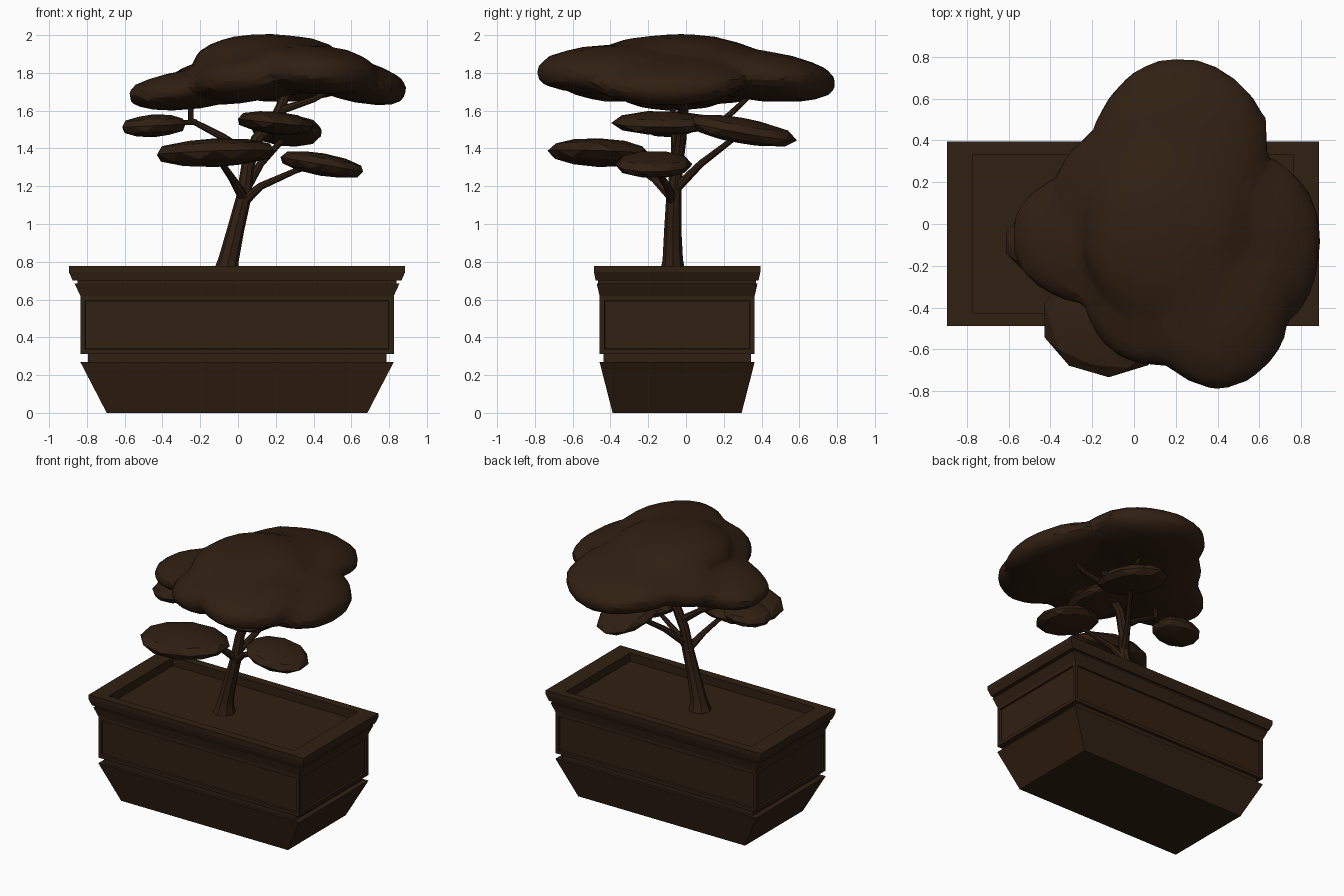
import bpy, bmesh, math, random
from mathutils import Vector, Matrix, Euler, noise

if "Cube" in bpy.data.objects:
    bpy.data.objects.remove(bpy.data.objects["Cube"])

random.seed(3)
mat = bpy.data.materials.new("dark_bronze")
mat.diffuse_color = (0.03, 0.014, 0.006, 1)
mat.use_nodes = True
mat.node_tree.nodes["Principled BSDF"].inputs["Base Color"].default_value = mat.diffuse_color


def mesh_object(name, bm, smooth=None):
    bmesh.ops.recalc_face_normals(bm, faces=bm.faces)
    me = bpy.data.meshes.new(name)
    bm.to_mesh(me)
    bm.free()
    ob = bpy.data.objects.new(name, me)
    bpy.context.collection.objects.link(ob)
    me.materials.append(mat)
    if smooth:
        smooth_object(ob, smooth)
    return ob


def smooth_object(ob, angle):
    bpy.ops.object.select_all(action='DESELECT')
    ob.select_set(True)
    bpy.context.view_layer.objects.active = ob
    bpy.ops.object.shade_smooth_by_angle(angle=math.radians(angle))


# Planter: stacked rectangular profile, every ring has the same proportions
CX, CY, RATIO = -0.005, -0.047, 0.495
profile = [(.69, 0), (.83, .27), (.79, .27), (.79, .312), (.83, .312), (.83, .62),
           (.86, .685), (.845, .685), (.845, .70), (.87, .70), (.89, .745),
           (.89, .777), (.765, .777), (.765, .715)]
bm = bmesh.new()
rings = []
for hx, z in profile:
    rings.append([bm.verts.new((CX + sx * hx, CY + sy * hx * RATIO, z))
                  for sx, sy in ((-1, -1), (1, -1), (1, 1), (-1, 1))])
panels = []
for k, (a, b) in enumerate(zip(rings, rings[1:])):
    for i in range(4):
        f = bm.faces.new((a[i], a[(i + 1) % 4], b[(i + 1) % 4], b[i]))
        if k == 4:
            panels.append(f)
bm.faces.new(rings[0][::-1])
bm.faces.new(rings[-1])
bmesh.ops.recalc_face_normals(bm, faces=bm.faces)
# recessed panels on the four sides
bmesh.ops.inset_individual(bm, faces=panels, thickness=.036, depth=0)
bmesh.ops.inset_individual(bm, faces=panels, thickness=.004, depth=-.012)
mesh_object("planter", bm)


# Trunk and branches: tapered tubes through (x, y, z, radius) points
def tube(name, pts):
    cu = bpy.data.curves.new(name, 'CURVE')
    cu.dimensions = '3D'
    cu.bevel_depth = 1
    cu.bevel_resolution = 2
    cu.use_fill_caps = True
    sp = cu.splines.new('POLY')
    sp.points.add(len(pts) - 1)
    for p, (x, y, z, r) in zip(sp.points, pts):
        p.co = (x, y, z, 1)
        p.radius = r
    ob = bpy.data.objects.new(name, cu)
    bpy.context.collection.objects.link(ob)
    bpy.ops.object.select_all(action='DESELECT')
    ob.select_set(True)
    bpy.context.view_layer.objects.active = ob
    bpy.ops.object.convert(target='MESH')
    ob = bpy.context.object
    ob.data.materials.clear()
    ob.data.materials.append(mat)
    smooth_object(ob, 30)


tube("trunk", [(-.065, -.07, .70, .085), (-.06, -.07, .76, .064), (-.05, -.07, .81, .054),
               (-.01, -.07, .98, .045), (.03, -.065, 1.14, .04), (.05, -.05, 1.3, .034),
               (.1, -.03, 1.45, .032), (.2, -.02, 1.56, .03), (.27, 0, 1.72, .022)])
tube("branch_right", [(.03, -.07, 1.12, .03), (.12, -.10, 1.2, .02),
                      (.3, -.15, 1.28, .015), (.4, -.17, 1.31, .01)])
tube("branch_front", [(.03, -.07, 1.14, .03), (-.03, -.17, 1.24, .02),
                      (-.1, -.32, 1.34, .015), (-.12, -.4, 1.37, .01)])
tube("branch_left", [(.06, -.05, 1.36, .028), (-.08, -.06, 1.46, .02),
                     (-.25, -.07, 1.55, .017), (-.25, -.07, 1.68, .012)])
tube("twig_left", [(-.22, -.07, 1.54, .015), (-.4, -.09, 1.53, .01)])
tube("branch_back", [(.035, -.06, 1.18, .028), (.12, .08, 1.32, .02),
                     (.24, .25, 1.45, .015), (.28, .32, 1.49, .01)])
tube("crown_branch_back", [(.2, -.02, 1.55, .025), (.22, .2, 1.55, .018), (.22, .36, 1.7, .012)])
tube("crown_branch_right", [(.22, -.02, 1.6, .022), (.4, -.05, 1.66, .016), (.55, -.06, 1.74, .012)])


# Foliage: flattened, slightly irregular low-poly pads
def add_blob(bm, centre, size, rot=(0, 0, 0), subdiv=3, rough=.04):
    ret = bmesh.ops.create_icosphere(bm, subdivisions=subdiv, radius=1)
    m = (Matrix.Translation(centre) @ Euler([math.radians(a) for a in rot]).to_matrix().to_4x4()
         @ Matrix.Diagonal((*size, 1)))
    off = Vector((random.random() * 9, random.random() * 9, 0))
    for v in ret['verts']:
        v.co *= 1 + rough * noise.noise(v.co * 2 + off)
        # fuller rounded rim than a plain ellipsoid
        v.co.z = math.copysign(abs(v.co.z) ** .85, v.co.z)
        v.co = m @ v.co


pads = {
    "pad_right": ((.445, -.17, 1.315), (.23, .205, .06), (0, 10, 0)),
    "pad_front": ((-.12, -.46, 1.378), (.325, .27, .075), (-2, -2, 0)),
    "pad_left": ((-.445, -.09, 1.52), (.175, .15, .06), (0, -3, 0)),
    "pad_centre": ((.2, -.12, 1.535), (.21, .27, .06), (0, 6, 0)),
    "pad_back": ((.26, .29, 1.495), (.19, .30, .068), (-10, 4, 0)),
}
for name, (c, s, r) in pads.items():
    bm = bmesh.new()
    add_blob(bm, c, s, r, subdiv=2)
    mesh_object(name, bm, 20)

# Crown: overlapping lobes fused into one skin
bm = bmesh.new()
for c, s, r in [((.16, -.05, 1.84), (.40, .46, .165), (0, 0, 0)),
                ((.22, .36, 1.79), (.43, .44, .135), (-7, 0, 0)),
                ((.38, -.38, 1.82), (.36, .42, .13), (3, 4, 15)),
                ((.60, -.10, 1.765), (.31, .42, .115), (0, 14, 0)),
                ((-.23, -.06, 1.715), (.36, .32, .105), (0, -7, 0)),
                ((.0, .18, 1.77), (.40, .34, .13), (0, -8, 30)),
                ((.1, -.35, 1.78), (.34, .33, .13), (0, -6, 0))]:
    add_blob(bm, c, s, r, rough=.05)
crown = mesh_object("crown", bm)
rm = crown.modifiers.new("fuse", 'REMESH')
rm.mode = 'VOXEL'
rm.voxel_size = .03
sm = crown.modifiers.new("soften", 'SMOOTH')
sm.iterations = 5
dc = crown.modifiers.new("low_poly", 'DECIMATE')
dc.ratio = .12
bpy.ops.object.select_all(action='DESELECT')
crown.select_set(True)
bpy.context.view_layer.objects.active = crown
bpy.ops.object.convert(target='MESH')
smooth_object(bpy.context.object, 20)
